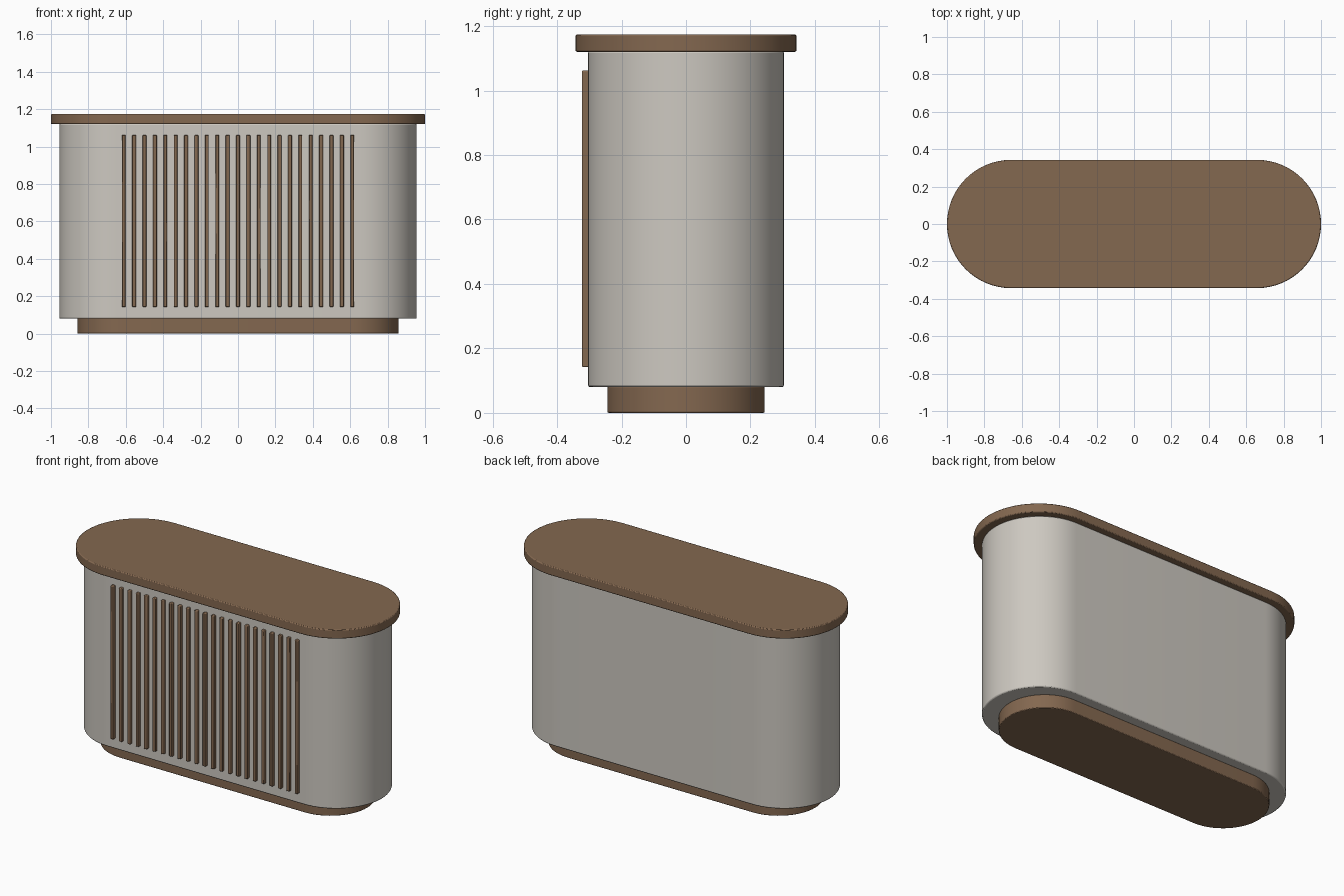
import bpy, bmesh, math

if "Cube" in bpy.data.objects:
    bpy.data.objects.remove(bpy.data.objects["Cube"])


def material(name, rgb):
    m = bpy.data.materials.new(name)
    m.diffuse_color = (*rgb, 1.0)
    m.use_nodes = True
    m.node_tree.nodes["Principled BSDF"].inputs["Base Color"].default_value = m.diffuse_color
    return m


wood = material("walnut_brown", (0.23, 0.138, 0.08))
shell = material("warm_light_grey", (0.61, 0.58, 0.53))


def finish(name, bm, mat, bevel):
    bmesh.ops.recalc_face_normals(bm, faces=bm.faces)
    me = bpy.data.meshes.new(name)
    bm.to_mesh(me)
    bm.free()
    ob = bpy.data.objects.new(name, me)
    bpy.context.collection.objects.link(ob)
    me.materials.append(mat)
    mod = ob.modifiers.new("soft_edges", 'BEVEL')
    mod.width = bevel
    mod.segments = 2
    mod.limit_method = 'ANGLE'
    mod.angle_limit = math.radians(40)
    bpy.ops.object.select_all(action='DESELECT')
    ob.select_set(True)
    bpy.context.view_layer.objects.active = ob
    bpy.ops.object.shade_smooth_by_angle(angle=math.radians(35))
    return ob


def stadium(name, half_x, radius, z0, z1, mat, bevel, steps=32):
    """Slab with straight long sides and semicircular ends."""
    bm = bmesh.new()
    pts = []
    for side in (1, -1):
        for i in range(steps + 1):
            a = -math.pi / 2 + math.pi * i / steps
            pts.append((side * (half_x - radius + radius * math.cos(a)),
                        side * radius * math.sin(a), z0))
    face = bm.faces.new([bm.verts.new(p) for p in pts])
    ext = bmesh.ops.extrude_face_region(bm, geom=[face], use_keep_orig=True)
    top = [v for v in ext["geom"] if isinstance(v, bmesh.types.BMVert)]
    bmesh.ops.translate(bm, verts=top, vec=(0, 0, z1 - z0))
    return finish(name, bm, mat, bevel)


# Recessed plinth, main body and overhanging top
stadium("plinth", 0.858, 0.244, 0.0, 0.082, wood, 0.004)
stadium("body", 0.955, 0.304, 0.08, 1.122, shell, 0.006)
stadium("counter_top", 1.0, 0.343, 1.12, 1.174, wood, 0.005)

# Vertical slats on the front
COUNT, SPAN = 23, 0.611
for i in range(COUNT):
    x = -SPAN + 2 * SPAN * i / (COUNT - 1)
    bm = bmesh.new()
    bmesh.ops.create_cube(bm, size=1.0)
    bmesh.ops.scale(bm, verts=bm.verts, vec=(0.02, 0.026, 0.92))
    bmesh.ops.translate(bm, verts=bm.verts, vec=(x, -0.31, 0.602))
    finish(f"front_slat_{i + 1}", bm, wood, 0.004)
